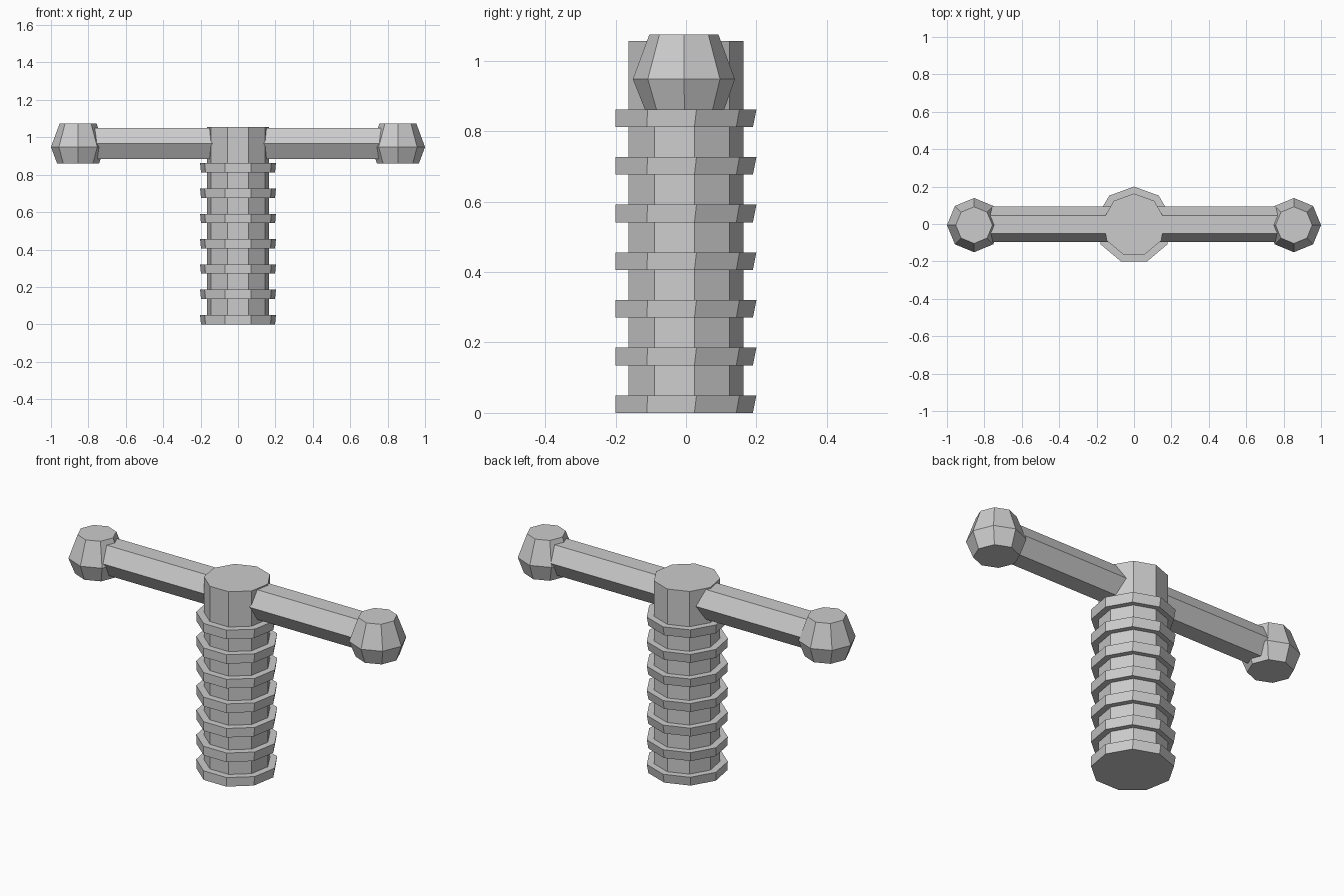
import bpy
import bmesh
from math import sin, cos, radians, tau
from mathutils import Matrix

old = bpy.data.objects.get("Cube")
if old:
    bpy.data.objects.remove(old)

grey = bpy.data.materials.new("plain_grey")
grey.use_nodes = True
colour = (0.6, 0.6, 0.6, 1)
grey.diffuse_color = colour
grey.node_tree.nodes["Principled BSDF"].inputs["Base Color"].default_value = colour


def loft(name, sides, start, levels, matrix=Matrix()):
    """Closed prism through levels of (radius, height, y offset)."""
    bm = bmesh.new()
    rings = []
    for radius, height, y in levels:
        angles = [radians(start) + tau * i / sides for i in range(sides)]
        rings.append([bm.verts.new((radius * cos(a), y + radius * sin(a), height))
                      for a in angles])
    for low, high in zip(rings, rings[1:]):
        for i in range(sides):
            j = (i + 1) % sides
            bm.faces.new((low[i], low[j], high[j], high[i]))
    bm.faces.new(rings[0][::-1])
    bm.faces.new(rings[-1])
    bm.transform(matrix)
    bmesh.ops.recalc_face_normals(bm, faces=bm.faces)
    mesh = bpy.data.meshes.new(name)
    bm.to_mesh(mesh)
    bm.free()
    mesh.materials.append(grey)
    obj = bpy.data.objects.new(name, mesh)
    bpy.context.collection.objects.link(obj)
    return obj


# Nine-sided upright post
loft("post", 9, 90, [(0.168, 0, -0.005), (0.168, 1.056, -0.005)])

# Evenly spaced grip rings, slightly narrower underneath
for n in range(7):
    z = n * 0.1353
    loft(f"grip_ring_{n + 1}", 9, 90,
         [(0.201, z, -0.011), (0.206, z + 0.05, -0.006)])

# Hexagonal arms with faceted end knobs
for side, sign in (("left", 1), ("right", -1)):
    turn = Matrix.Translation((0, -0.002, 0.967)) @ Matrix.Rotation(radians(90 * sign), 4, "Y")
    loft(f"{side}_arm", 6, 90, [(0.095, 0, 0), (0.095, 0.78, 0)], turn)
    loft(f"{side}_knob", 8, 0,
         [(0.112, 0.86, -0.004), (0.145, 0.948, -0.006), (0.098, 1.075, -0.006)],
         Matrix.Translation((0.855 * sign, 0, 0)))
